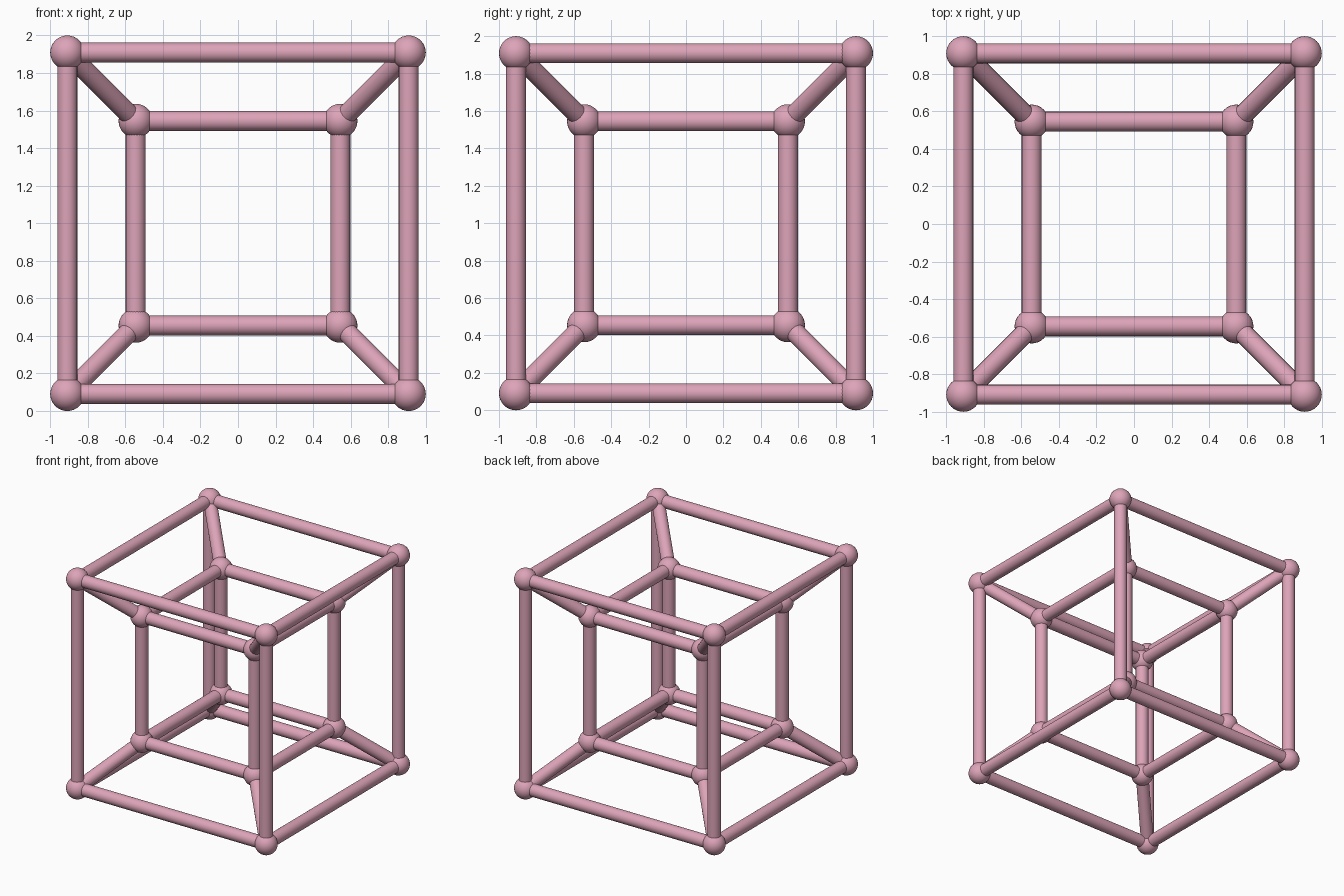
import bpy
from itertools import product
from mathutils import Vector

if "Cube" in bpy.data.objects:
    bpy.data.objects.remove(bpy.data.objects["Cube"])

OUTER, INNER = 0.909, 0.545      # half sizes of the two cubes
BALL_R, ROD_R = 0.091, 0.053
CENTRE = Vector((0, 0, 1))

pink = bpy.data.materials.new("dusty pink")
pink.diffuse_color = (0.72, 0.37, 0.48, 1)
pink.use_nodes = True
pink.node_tree.nodes["Principled BSDF"].inputs["Base Color"].default_value = pink.diffuse_color


def finish(name):
    ob = bpy.context.object
    ob.name = name
    ob.data.materials.append(pink)
    bpy.ops.object.shade_smooth_by_angle()


def ball(p, name):
    bpy.ops.mesh.primitive_uv_sphere_add(segments=32, ring_count=16, radius=BALL_R, location=p)
    finish(name)


def rod(a, b, name):
    d = b - a
    bpy.ops.mesh.primitive_cylinder_add(vertices=24, radius=ROD_R, depth=d.length, location=(a + b) / 2,
                                        rotation=d.to_track_quat('Z', 'Y').to_euler())
    finish(name)


corners = [Vector(c) for c in product((-1, 1), repeat=3)]

# Two nested cube frames: corner balls and edge rods
for size, label in ((OUTER, "outer"), (INNER, "inner")):
    for i, c in enumerate(corners):
        ball(CENTRE + c * size, label + "_corner_ball")
        for e in corners[i + 1:]:
            if abs((c - e).length - 2) < 1e-4:
                rod(CENTRE + c * size, CENTRE + e * size, label + "_edge_rod")

# Diagonal rods joining the two frames
for c in corners:
    rod(CENTRE + c * INNER, CENTRE + c * OUTER, "diagonal_rod")
